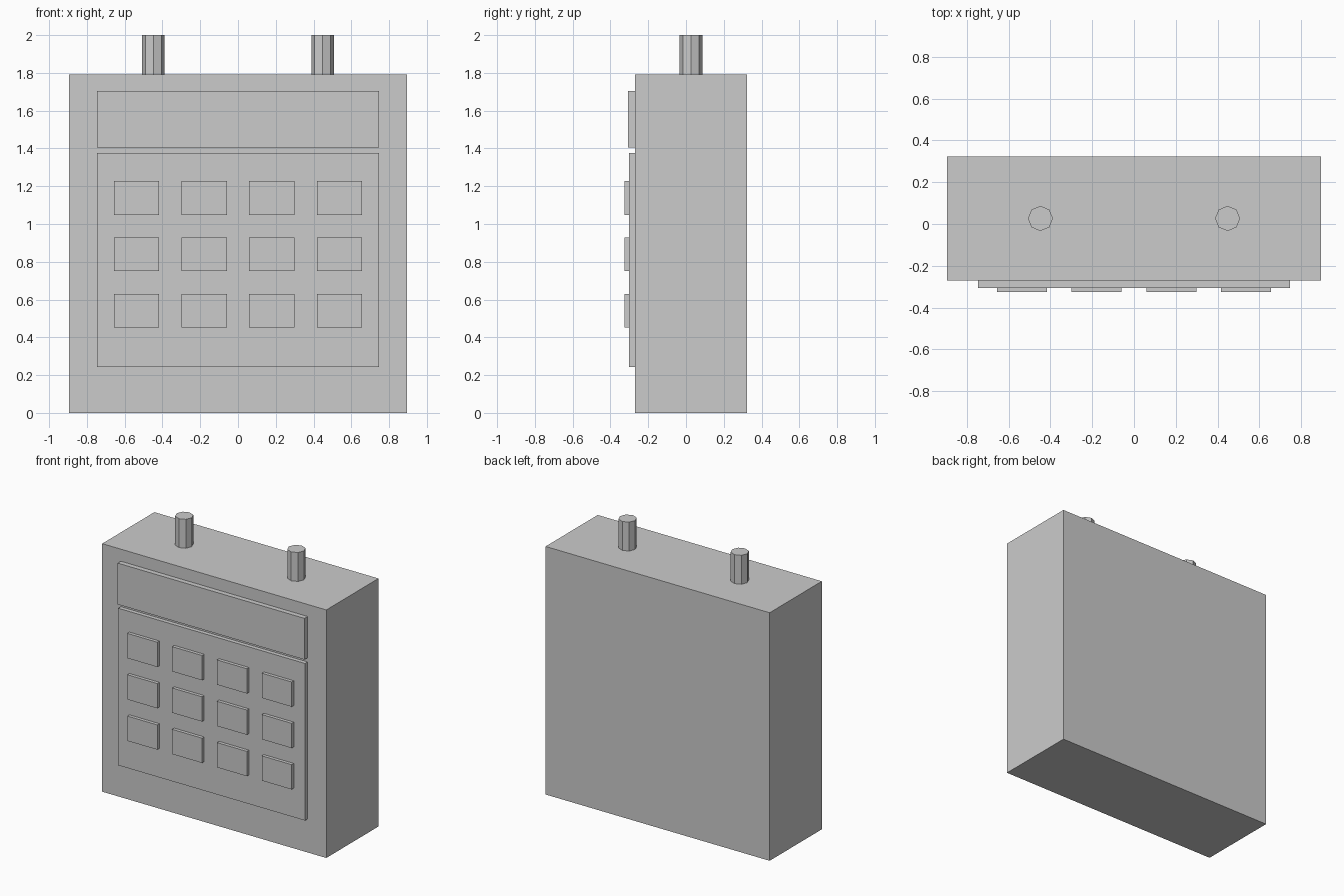
import bpy
import bmesh
import math
from mathutils import Matrix

if "Cube" in bpy.data.objects:
    bpy.data.objects.remove(bpy.data.objects["Cube"])

FRONT, BACK = -0.271, 0.324
TOP = 1.791


def add_object(name, bm):
    mesh = bpy.data.meshes.new(name)
    bm.to_mesh(mesh)
    bm.free()
    obj = bpy.data.objects.new(name, mesh)
    bpy.context.collection.objects.link(obj)
    return obj


def box(name, x, y, z):
    """Box from (min, max) ranges on each axis."""
    size = [b - a for a, b in (x, y, z)]
    mid = [(a + b) / 2 for a, b in (x, y, z)]
    bm = bmesh.new()
    bmesh.ops.create_cube(bm, size=1, matrix=Matrix.Translation(mid) @ Matrix.Diagonal((*size, 1)))
    return add_object(name, bm)


def peg(name, x, y, z0, z1, radius):
    """Eight-sided flat-shaded peg."""
    bm = bmesh.new()
    bmesh.ops.create_cone(bm, cap_ends=True, segments=8, radius1=radius, radius2=radius,
                          depth=z1 - z0, matrix=Matrix.Translation((x, y, (z0 + z1) / 2)))
    return add_object(name, bm)


# Main casing
box("body", (-0.895, 0.895), (FRONT, BACK), (0, TOP))

# Display strip and keypad plate on the front
box("screen", (-0.746, 0.746), (-0.307, FRONT + 0.01), (1.406, 1.704))
box("keypad_panel", (-0.746, 0.746), (-0.301, FRONT + 0.01), (0.242, 1.376))

# Keypad: three rows of four buttons
for row in range(3):
    for col in range(4):
        x = (col - 1.5) * 0.358
        z = 1.138 - row * 0.2985
        box(f"button_{row + 1}_{col + 1}", (x - 0.1195, x + 0.1195),
            (-0.325, -0.295), (z - 0.0895, z + 0.0895))

# Terminals on the top
for side, name in ((-1, "left_terminal"), (1, "right_terminal")):
    peg(name, side * 0.448, (FRONT + BACK) / 2, TOP - 0.02, 2.0, 0.06)
